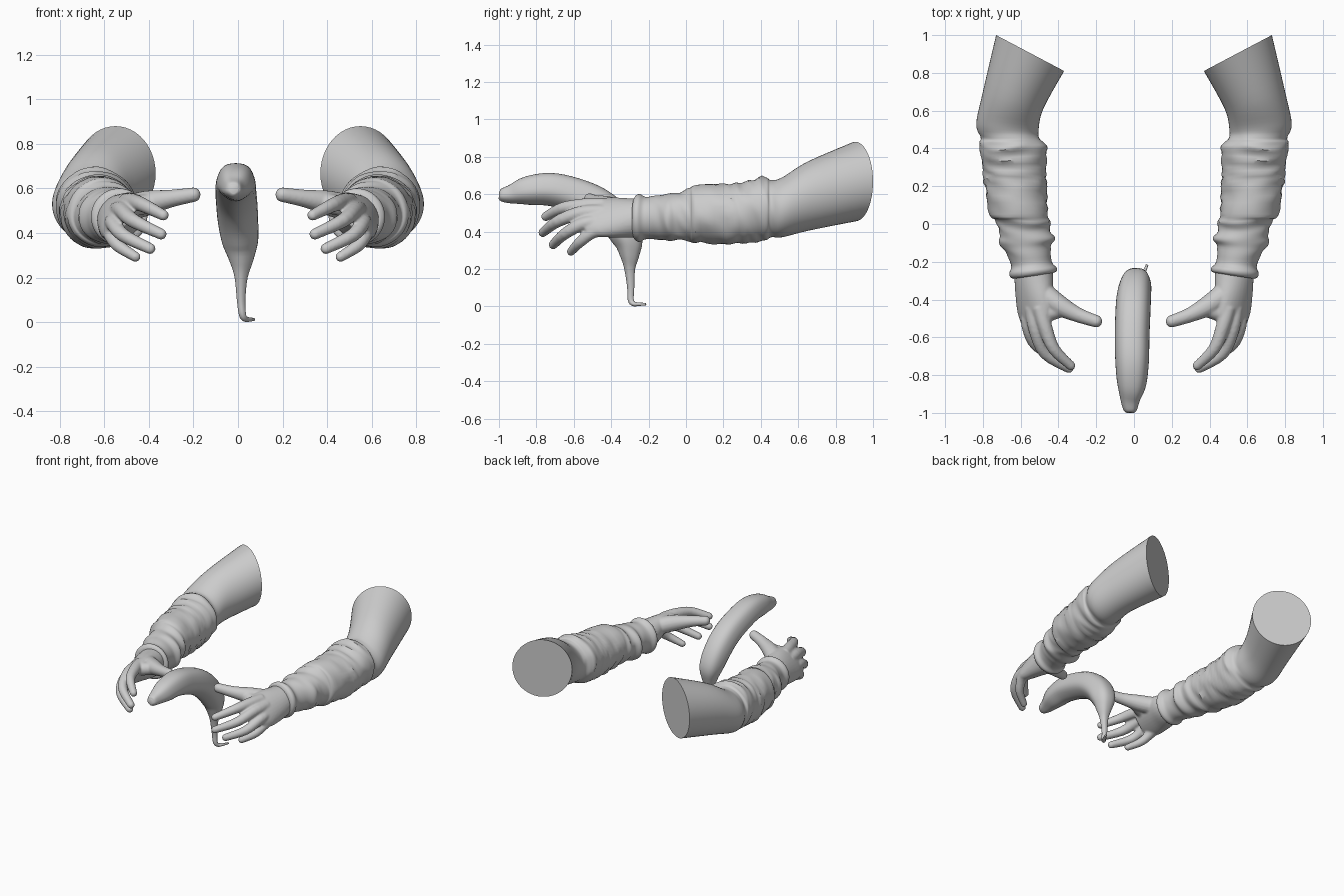
import bpy, bmesh, math
from mathutils import Vector, noise

if "Cube" in bpy.data.objects:
    bpy.data.objects.remove(bpy.data.objects["Cube"])

grey = bpy.data.materials.new("clay_grey")
grey.use_nodes = True
grey.diffuse_color = (0.6, 0.6, 0.6, 1)
grey.node_tree.nodes["Principled BSDF"].inputs["Base Color"].default_value = (0.6, 0.6, 0.6, 1)


def spline(rows, steps):
    """Smoothly interpolate rows of numbers."""
    out = []
    last = len(rows) - 1
    for i in range(last):
        a, b, c, d = (rows[min(max(i + k, 0), last)] for k in (-1, 0, 1, 2))
        for s in range(steps):
            t = s / steps
            out.append([q + t / 2 * (r - p + t * (2 * p - 5 * q + 4 * r - w + t * (3 * q - p - 3 * r + w)))
                        for p, q, r, w in zip(a, b, c, d)])
    return out + [list(rows[-1])]


def loft(bm, rings, sides, shape=None):
    """Skin rings given as (centre, axis u, axis v) and cap both ends."""
    loops = []
    for centre, u, v in rings:
        loop = []
        for k in range(sides):
            a = math.tau * k / sides
            offset = u * math.cos(a) + v * math.sin(a)
            grow = shape(centre, offset, a) if shape else 1
            loop.append(bm.verts.new(centre + offset * grow))
        loops.append(loop)
    for low, high in zip(loops, loops[1:]):
        for k in range(sides):
            n = (k + 1) % sides
            bm.faces.new((low[k], low[n], high[n], high[k]))
    bm.faces.new(loops[0])
    bm.faces.new(loops[-1])


def tube(bm, rows, ref, sides=16, steps=4, shape=None):
    """Round tube along rows of x, y, z, radius."""
    pts = spline(rows, steps)
    rings = []
    for i, p in enumerate(pts):
        before, after = pts[max(i - 1, 0)], pts[min(i + 1, len(pts) - 1)]
        t = (Vector(after[:3]) - Vector(before[:3])).normalized()
        u = t.cross(ref).normalized()
        rings.append((Vector(p[:3]), u * p[3], u.cross(t) * p[3]))
    loft(bm, rings, sides, shape)


def ball(bm, row):
    made = bmesh.ops.create_uvsphere(bm, u_segments=16, v_segments=10, radius=row[3])
    bmesh.ops.translate(bm, verts=made["verts"], vec=row[:3])


def finish(name, bm, side=1, angle=40):
    for v in bm.verts:
        v.co.x *= side
    bmesh.ops.recalc_face_normals(bm, faces=bm.faces)
    mesh = bpy.data.meshes.new(name)
    bm.to_mesh(mesh)
    bm.free()
    ob = bpy.data.objects.new(name, mesh)
    bpy.context.collection.objects.link(ob)
    mesh.materials.append(grey)
    bpy.ops.object.select_all(action="DESELECT")
    ob.select_set(True)
    bpy.context.view_layer.objects.active = ob
    bpy.ops.object.shade_smooth_by_angle(angle=math.radians(angle))
    return ob


# Sleeve rings: inner x, y, outer x, y, bottom z, top z
SLEEVE = [
    (.37, .81, .73, 1, .455, .88), (.48, .61, .8, .7, .405, .775),
    (.505, .5, .835, .53, .37, .69), (.5, .455, .81, .455, .37, .675),
    (.475, .43, .82, .43, .355, .69), (.46, .4, .81, .37, .345, .695),
    (.465, .3, .8, .3, .335, .665), (.46, .2, .795, .22, .33, .655),
    (.455, .06, .765, .05, .34, .645), (.445, .01, .735, .02, .35, .63),
    (.445, -.04, .71, -.05, .35, .615), (.415, -.08, .715, -.1, .345, .61),
    (.44, -.12, .68, -.15, .355, .6), (.435, -.2, .65, -.22, .36, .585),
    (.41, -.23, .66, -.26, .345, .6), (.41, -.25, .655, -.28, .35, .595),
    (.43, -.26, .64, -.29, .36, .58)]


def folds(centre, offset, a):
    """Diagonal cloth wrinkles below the elbow, fading at the cuff."""
    p = centre + offset
    fade = min(max((.5 - centre.y) * 8, 0), 1) * min(max((centre.y + .2) * 6, 0), 1)
    ridge = 1 - 2 * abs(noise.noise(Vector((p.x * 4, p.y * 14 + p.z * 4, p.z * 4))))
    return 1 + fade * (.09 * ridge - .06)


def sleeve(name, side):
    bm = bmesh.new()
    rings = []
    for xi, yi, xo, yo, lo, hi in spline(SLEEVE, 5):
        centre = Vector((xi + xo, yi + yo, lo + hi)) / 2
        rings.append((centre, Vector((xo - xi, yo - yi, 0)) / 2, Vector((0, 0, (hi - lo) / 2))))
    loft(bm, rings, 48, folds)
    finish(name, bm, side)


# Palm sections: centre x, y, z, then half breadth, half thickness, tilt
PALM = [(.535, -.2, .475, .1, .095, .8), (.53, -.29, .472, .112, .095, .85),
        (.53, -.38, .475, .122, .078, .9), (.528, -.47, .475, .122, .058, .9),
        (.522, -.54, .475, .1, .04, .9)]
# Each digit runs from knuckle to tip: x, y, z, radius
DIGITS = [
    [(.5, -.44, .54, .04), (.472, -.54, .54, .038), (.425, -.66, .525, .032), (.335, -.75, .48, .025)],
    [(.54, -.44, .505, .04), (.52, -.56, .5, .038), (.47, -.685, .455, .032), (.345, -.765, .395, .025)],
    [(.56, -.43, .45, .04), (.56, -.54, .445, .036), (.515, -.645, .39, .031), (.395, -.71, .33, .025)],
    [(.575, -.4, .41, .04), (.575, -.49, .4, .034), (.54, -.565, .345, .029), (.46, -.615, .293, .023)],
    [(.5, -.35, .51, .06), (.405, -.425, .535, .056), (.3, -.48, .555, .04), (.2, -.515, .572, .033)]]


def hand(name, side):
    bm = bmesh.new()
    rings = []
    for x, y, z, wide, thin, tilt in spline(PALM, 4):
        c, s = math.cos(tilt), math.sin(tilt)
        rings.append((Vector((x, y, z)), Vector((c, 0, -s)) * wide, Vector((s, 0, c)) * thin))
    loft(bm, rings, 32)
    for digit in DIGITS:
        tube(bm, digit, Vector((0, 0, 1)))
        ball(bm, digit[-1])
    # Webbing between thumb and palm
    tube(bm, [(.47, -.48, .52, .045), (.42, -.46, .53, .045), (.37, -.45, .54, .04)], Vector((0, 0, 1)))
    ob = finish(name, bm, side)
    fuse = ob.modifiers.new("fuse", "REMESH")
    fuse.mode = "VOXEL"
    fuse.voxel_size = .007
    fuse.use_smooth_shade = True
    soft = ob.modifiers.new("soften", "SMOOTH")
    soft.factor = .5
    soft.iterations = 5


for label, side in (("left", 1), ("right", -1)):
    sleeve(label + "_sleeve", side)
    hand(label + "_hand", side)

# Banana from blossom tip to the bent stem foot
BANANA = [
    (-.02, -1, .595, .018), (-.02, -.985, .595, .035), (-.02, -.93, .602, .052),
    (-.012, -.85, .62, .076), (-.01, -.73, .628, .088), (-.01, -.6, .6, .091),
    (-.006, -.47, .545, .092), (0, -.37, .46, .09), (.01, -.31, .36, .08),
    (.015, -.3, .275, .053), (.014, -.3, .2, .029), (.014, -.295, .1, .019),
    (.02, -.295, .035, .016), (.033, -.28, .014, .013), (.055, -.25, .012, .009), (.07, -.215, .012, .007)]
bm = bmesh.new()
tube(bm, BANANA, Vector((1, 0, 0)), 30, 4, lambda c, o, a: 1 + .025 * math.cos(5 * a))
finish("banana", bm)
